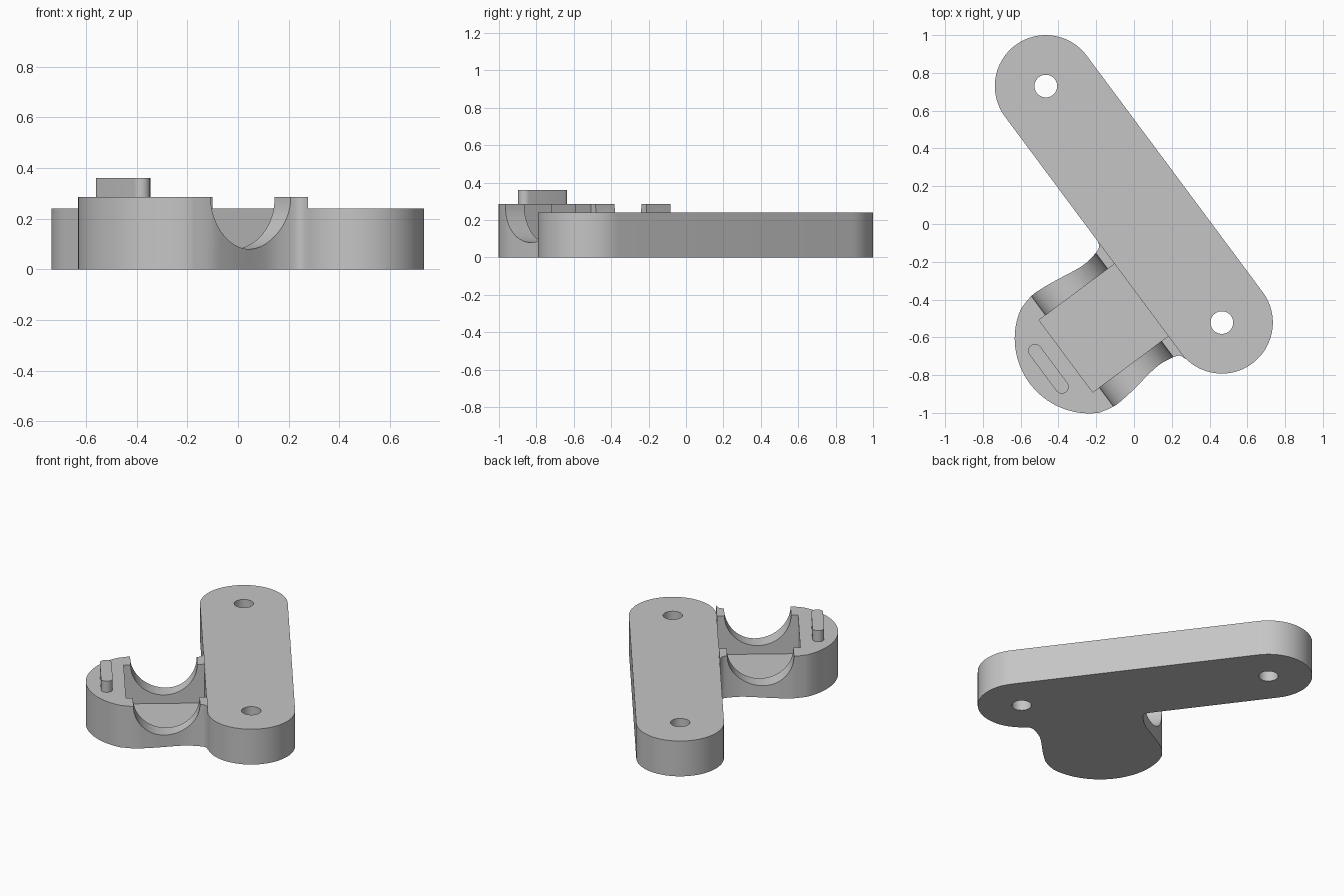
import bpy, bmesh
from math import sin, cos, pi, sqrt
from mathutils import Vector

if "Cube" in bpy.data.objects:
    bpy.data.objects.remove(bpy.data.objects["Cube"])

# Single plain grey
grey = bpy.data.materials.new("plain grey")
grey.use_nodes = True
COLOUR = (0.56, 0.56, 0.56, 1)
grey.diffuse_color = COLOUR
grey.node_tree.nodes["Principled BSDF"].inputs["Base Color"].default_value = COLOUR

# Arm hole centres give the slanted frame: U along the arm, V towards the clamp
TOP_HOLE, LOW_HOLE = Vector((-0.467, 0.73)), Vector((0.465, -0.522))
U = (LOW_HOLE - TOP_HOLE).normalized()
V = Vector((U.y, -U.x))
MID = 0.346                                # clamp centre along U
EDGE = TOP_HOLE.dot(V) + 0.27              # arm's side facing the clamp
ARM_H, BODY_H = 0.24, 0.285


def place(u, v):
    return U * u + V * v


def prism(name, outline, z0, z1):
    bm = bmesh.new()
    face = bm.faces.new([bm.verts.new((p[0], p[1], z0)) for p in outline])
    new = bmesh.ops.extrude_face_region(bm, geom=[face])["geom"]
    bmesh.ops.translate(bm, vec=(0, 0, z1 - z0),
                        verts=[g for g in new if isinstance(g, bmesh.types.BMVert)])
    bmesh.ops.recalc_face_normals(bm, faces=bm.faces)
    mesh = bpy.data.meshes.new(name)
    bm.to_mesh(mesh)
    bm.free()
    ob = bpy.data.objects.new(name, mesh)
    bpy.context.collection.objects.link(ob)
    mesh.materials.append(grey)
    return ob


def ring(c, r, n=48):
    return [c + Vector((cos(2 * pi * i / n), sin(2 * pi * i / n))) * r for i in range(n)]


def stadium(a, b, r, n=32):
    d = (b - a).normalized()
    s = Vector((-d.y, d.x))
    arcs = [(b, 1), (a, -1)]
    return [c + (s * -cos(pi * i / n) + d * sin(pi * i / n)) * r * k
            for c, k in arcs for i in range(n + 1)]


def smooth_path(pts, steps=5):
    pts = [Vector(p) for p in pts]
    ext = [pts[0]] + pts + [pts[-1]]
    out = []
    for a, b, c, d in zip(ext, ext[1:], ext[2:], ext[3:]):
        for i in range(steps):
            t = i / steps
            out.append(0.5 * (2 * b + (c - a) * t + (2 * a - 5 * b + 4 * c - d) * t * t
                              + (3 * b - a - 3 * c + d) * t ** 3))
    return out + [pts[-1]]


def cut(ob, cutter):
    mod = ob.modifiers.new("cut", "BOOLEAN")
    mod.operation, mod.solver, mod.object = "DIFFERENCE", "EXACT", cutter
    bpy.context.view_layer.objects.active = ob
    bpy.ops.object.modifier_apply(modifier=mod.name)
    bpy.data.objects.remove(cutter)


# Arm with two screw holes
arm = prism("arm", stadium(TOP_HOLE, LOW_HOLE, 0.27), 0, ARM_H)
for centre in (TOP_HOLE, LOW_HOLE):
    cut(arm, prism("hole_cutter", ring(centre, 0.06), -0.1, 0.5))

# Clamp body: waisted flank (half width, distance along V) ending in a round nose
flank = smooth_path([(0.395, EDGE - 0.002), (0.365, 0.217), (0.348, 0.24), (0.335, 0.3),
                     (0.332, 0.35), (0.338, 0.41), (0.352, 0.5), (0.362, 0.58),
                     (0.365, 0.66), (0.345, 0.745)])
NOSE_V, NOSE_R = 0.55, 0.397
start = sqrt(NOSE_R ** 2 - 0.34 ** 2) + NOSE_V
angle0 = pi / 2 - 0.34 / NOSE_R * 1.2
half = [(w, v) for w, v in flank]
nose = [(NOSE_R * cos(a), NOSE_V + NOSE_R * sin(a))
        for a in (angle0 + (pi / 2 - angle0) * i / 16 for i in range(17))]
half += [p for p in nose if p[1] > start + 0.01]
outline = [place(MID + w, v) for w, v in half]
outline += [place(MID - w, v) for w, v in reversed(half) if w > 0.0001]
body = prism("clamp_body", outline, 0, BODY_H)

# Rectangular pocket
pocket = [place(MID + s * 0.238, v) for s, v in
          ((-1, EDGE - 0.02), (1, EDGE - 0.02), (1, 0.707), (-1, 0.707))]
cut(body, prism("pocket_cutter", pocket, 0.022, 0.5))

# Round saddle running through both end walls, parallel to the arm
saddle = prism("saddle_cutter", ring(Vector((0, 0)), 0.205, 64), -1, 1)
for vert in saddle.data.vertices:
    x, y, z = vert.co
    p = place(MID + z, 0.459 + x)
    vert.co = (p.x, p.y, BODY_H + y)
bm = bmesh.new()
bm.from_mesh(saddle.data)
bmesh.ops.recalc_face_normals(bm, faces=bm.faces)
bm.to_mesh(saddle.data)
bm.free()
cut(body, saddle)

# Locating key on the nose
key = prism("locating_key", stadium(Vector((-0.524, -0.671)), Vector((-0.382, -0.862)), 0.036, 16),
            BODY_H - 0.01, 0.36)

# Smooth round walls, sharp rims
bpy.ops.object.select_all(action="DESELECT")
for ob in (arm, body, key):
    ob.select_set(True)
bpy.context.view_layer.objects.active = arm
bpy.ops.object.shade_smooth_by_angle(angle=0.5)
